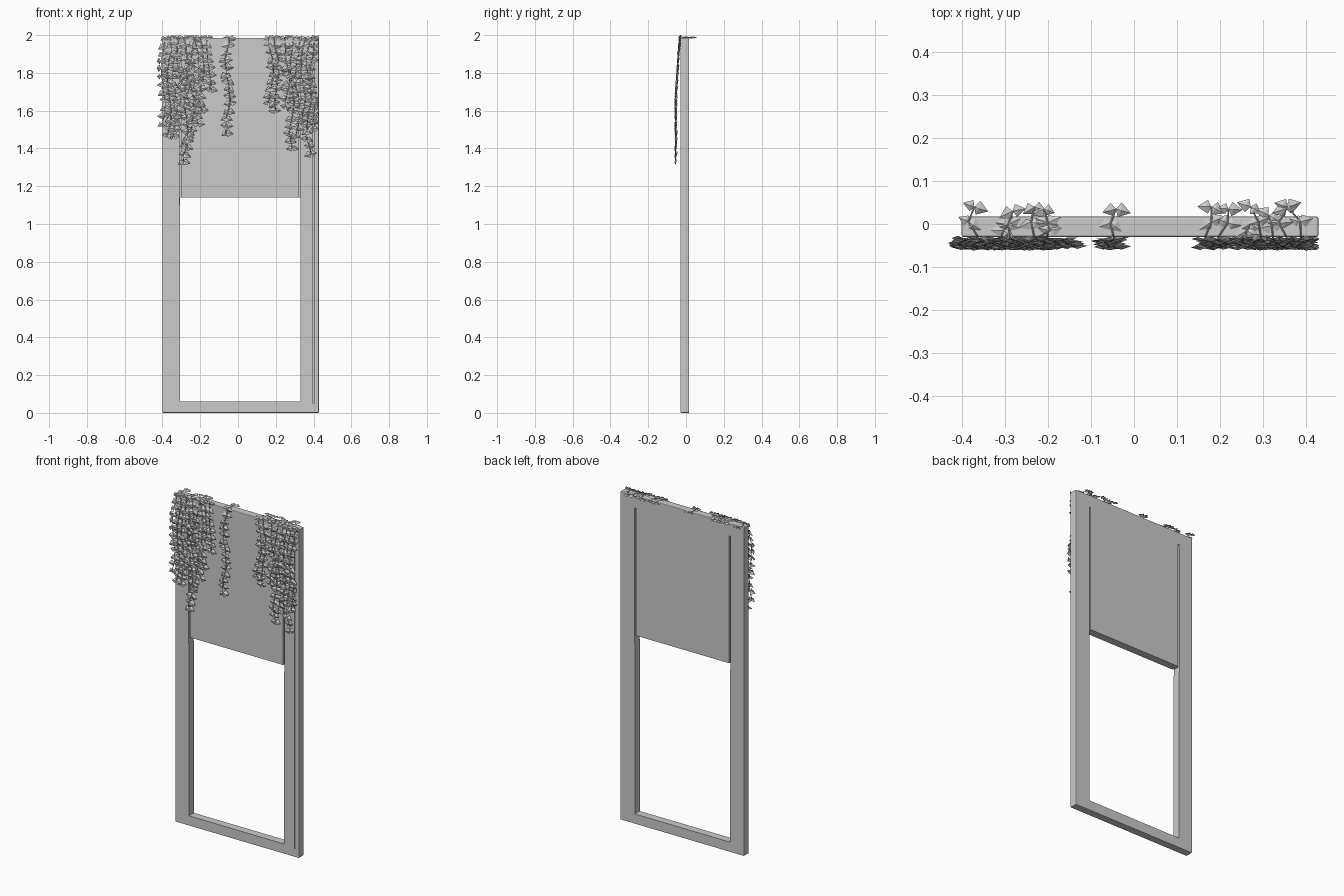
import bpy, bmesh, math, random
from mathutils import Vector, Matrix

if "Cube" in bpy.data.objects:
    bpy.data.objects.remove(bpy.data.objects["Cube"])

random.seed(7)
TOP = 1.985


def box(name, x0, x1, y0, y1, z0, z1, bevel=0):
    bm = bmesh.new()
    bmesh.ops.create_cube(bm, size=1)
    for v in bm.verts:
        v.co = Vector(((x0 + x1) / 2 + v.co.x * (x1 - x0),
                       (y0 + y1) / 2 + v.co.y * (y1 - y0),
                       (z0 + z1) / 2 + v.co.z * (z1 - z0)))
    if bevel:
        bmesh.ops.bevel(bm, geom=bm.edges[:], offset=bevel, segments=2,
                        affect='EDGES', profile=0.5)
    me = bpy.data.meshes.new(name)
    bm.to_mesh(me)
    bm.free()
    ob = bpy.data.objects.new(name, me)
    bpy.context.collection.objects.link(ob)
    return ob


# Door slab, with the lower window opening and the panel grooves cut out
door = box("door_frame", -0.40, 0.428, -0.03, 0.017, 0, TOP, 0.004)
cuts = [
    (-0.307, 0.33, -0.1, 0.1, 0.06, 1.14),
    (-0.309, -0.301, -0.1, -0.018, 1.1, 1.91),
    (0.323, 0.331, -0.1, -0.018, 1.1, 1.91),
    (-0.309, -0.301, 0.006, 0.1, 1.1, 1.91),
    (0.323, 0.331, 0.006, 0.1, 1.1, 1.91),
    (0.398, 0.403, -0.1, -0.022, 0.05, 1.91),
]
cutters = []
for i, c in enumerate(cuts):
    k = box("cutter_%d" % i, *c)
    k.hide_render = True
    m = door.modifiers.new("cut", 'BOOLEAN')
    m.operation = 'DIFFERENCE'
    m.solver = 'EXACT'
    m.object = k
    cutters.append(k)
bpy.context.view_layer.objects.active = door
door.select_set(True)
for m in list(door.modifiers):
    bpy.ops.object.modifier_apply(modifier=m.name)
for k in cutters:
    bpy.data.objects.remove(k)

# Hanging vines: x at the top edge, lowest z, y reached on top (None = no runner)
vines = [
    (-0.395, 1.53, None), (-0.365, 1.47, 0.04), (-0.335, 1.46, None),
    (-0.31, 1.53, 0.0), (-0.275, 1.33, 0.03), (-0.245, 1.46, 0.04),
    (-0.215, 1.53, 0.0), (-0.19, 1.60, 0.035), (-0.155, 1.71, None),
    (-0.055, 1.48, 0.035), (0.175, 1.64, 0.04), (0.205, 1.60, 0.035),
    (0.26, 1.62, 0.0), (0.285, 1.40, 0.04), (0.315, 1.47, 0.02),
    (0.345, 1.55, 0.035), (0.375, 1.37, 0.04), (0.395, 1.50, None),
]
stems = bpy.data.curves.new("vine_stems", 'CURVE')
stems.dimensions = '3D'
stems.bevel_depth = 0.002
stems.bevel_resolution = 0
leaf_bm = bmesh.new()


def leaf(pos, along, normal, size):
    # Folded five-point leaf, starting at pos and pointing along
    a = along.normalized()
    s = normal.cross(a).normalized()
    n = a.cross(s)
    shape = [(0, 0, 0), (0.25, 0.5, -0.10), (1, 0, -0.08),
             (0.25, -0.5, -0.10), (0.35, 0, 0.12)]
    vs = []
    for u, v, w in shape:
        p = pos + (a * u + s * v + n * w) * size
        p.x = max(-0.43, min(0.43, p.x))
        p.y = max(-0.065, p.y)
        p.z = min(2.0, p.z)
        vs.append(leaf_bm.verts.new(p))
    for i in range(4):
        leaf_bm.faces.new((vs[i], vs[4], vs[(i + 1) % 4]))


for x, low, back in vines:
    pts = []
    # Runner lying on the top edge
    if back is not None:
        for f in (1.0, 0.5):
            pts.append(Vector((x + random.uniform(-0.02, 0.02),
                               -0.03 + (back + 0.03) * f, TOP + 0.003)))
        for p in pts:
            for side in (-1, 1):
                d = Vector((side, random.uniform(-0.8, 0.5), 0.0))
                leaf(p, d, Vector((random.uniform(-.2, .2), random.uniform(-.2, .2), 1)),
                     random.uniform(0.025, 0.036))
    # Drop with small sideways wander
    count = int((TOP - low) / 0.038) + 1
    phase = random.uniform(0, 6)
    for i in range(count):
        t = (TOP - low) * i / (count - 1)
        p = Vector((x + 0.012 * math.sin(phase + i * 0.7) + random.uniform(-.004, .004),
                    -0.035 - 0.02 * min(1, t / 0.3), TOP + 0.003 - t))
        pts.append(p)
        for side in (-1, 1):
            d = Vector((side, random.uniform(-0.15, 0.1), random.uniform(-0.8, 0.25)))
            n = Vector((random.uniform(-.3, .3), -1, random.uniform(-.1, .5)))
            leaf(p, d, n, random.uniform(0.028, 0.042))
    sp = stems.splines.new('POLY')
    sp.points.add(len(pts) - 1)
    for q, p in zip(sp.points, pts):
        q.co = (*p, 1)

bpy.context.collection.objects.link(bpy.data.objects.new("vine_stems", stems))
leaf_me = bpy.data.meshes.new("vine_leaves")
leaf_bm.to_mesh(leaf_me)
leaf_bm.free()
bpy.context.collection.objects.link(bpy.data.objects.new("vine_leaves", leaf_me))
